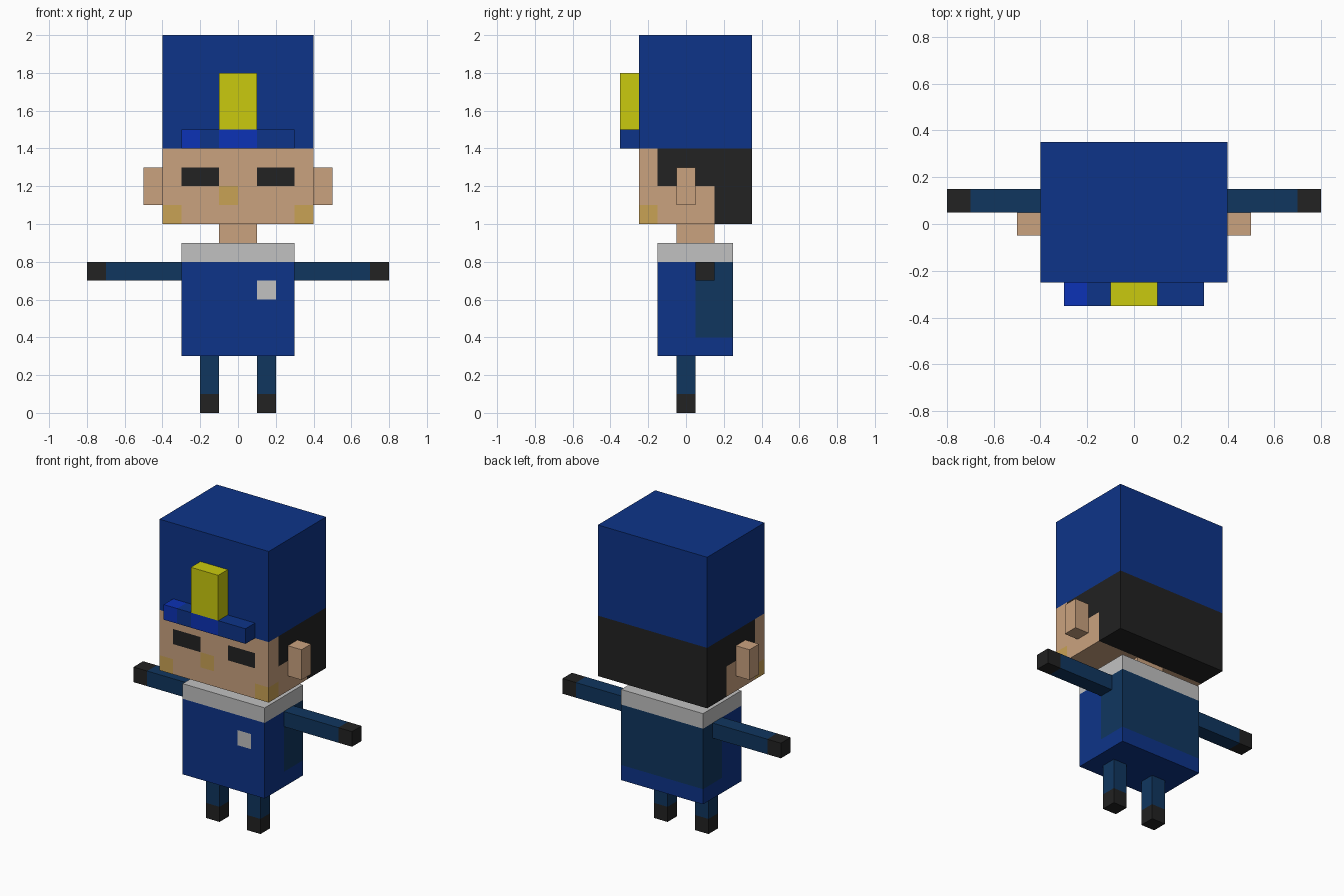
import bpy, bmesh
from mathutils import Vector

if "Cube" in bpy.data.objects:
    bpy.data.objects.remove(bpy.data.objects["Cube"])


def srgb(r, g, b):
    lin = [(c / 255 / 12.92 if c < 10 else ((c / 255 + 0.055) / 1.055) ** 2.4) for c in (r, g, b)]
    return (*lin, 1.0)


COLOURS = {
    "uniform_blue": (13, 52, 137),
    "bright_blue": (12, 50, 182),
    "navy": (16, 54, 95),
    "skin": (202, 162, 127),
    "blush": (201, 162, 85),
    "black": (34, 34, 34),
    "yellow": (202, 202, 14),
    "light_grey": (193, 193, 193),
}
NAMES = list(COLOURS)
for name in NAMES:
    bpy.data.materials.new(name).diffuse_color = srgb(*COLOURS[name])


def box(name, lo, hi, paint, cuts=((), (), ())):
    """Box from lo to hi, sliced at the cut positions per axis, coloured by paint(centre, normal)."""
    lo, hi = Vector(lo), Vector(hi)
    bm = bmesh.new()
    bmesh.ops.create_cube(bm, size=1)
    for v in bm.verts:
        v.co = Vector([(lo[i] + hi[i]) / 2 + v.co[i] * (hi[i] - lo[i]) for i in range(3)])
    for axis, positions in enumerate(cuts):
        normal = Vector((0, 0, 0))
        normal[axis] = 1
        for p in positions:
            bmesh.ops.bisect_plane(bm, geom=bm.verts[:] + bm.edges[:] + bm.faces[:],
                                   plane_co=normal * p, plane_no=normal)
    bm.normal_update()
    used = []
    for f in bm.faces:
        colour = paint(f.calc_center_median(), f.normal) if callable(paint) else paint
        if colour not in used:
            used.append(colour)
        f.material_index = used.index(colour)
    mesh = bpy.data.meshes.new(name)
    bm.to_mesh(mesh)
    bm.free()
    for colour in used:
        mesh.materials.append(bpy.data.materials[colour])
    obj = bpy.data.objects.new(name, mesh)
    bpy.context.collection.objects.link(obj)
    return obj


# Head: hat on top, hair at the back and sides, face in front
def head_paint(c, n):
    if c.z > 1.4:
        return "uniform_blue"
    if c.y > 0.15 or (abs(n.x) > 0.5 and c.y > -0.15 and c.z > 1.2):
        return "black"
    if n.y < -0.5:
        if 1.2 < c.z < 1.3 and 0.1 < abs(c.x) < 0.3:
            return "black"                      # eyes
        if 1.1 < c.z < 1.2 and -0.1 < c.x < 0:
            return "blush"                      # nose
    if c.z < 1.1 and abs(c.x) > 0.3 and c.y < -0.15:
        return "blush"                          # cheeks
    return "skin"


box("head", (-0.4, -0.25, 1), (0.4, 0.35, 2), head_paint,
    ((-0.3, -0.1, 0, 0.1, 0.3), (-0.15, 0.15), (1.1, 1.2, 1.3, 1.4)))


# Hat brim with brighter patches, and the plume above it
def brim_paint(c, n):
    return "bright_blue" if c.x < -0.2 or abs(c.x) < 0.1 else "uniform_blue"


box("hat_brim", (-0.3, -0.35, 1.4), (0.3, -0.25, 1.5), brim_paint, ((-0.2, -0.1, 0.1), (), ()))
box("hat_plume", (-0.1, -0.35, 1.5), (0.1, -0.25, 1.8), "yellow")
box("neck", (-0.1, -0.05, 0.9), (0.1, 0.15, 1), "skin")


# Torso: collar, front badge and a dark back panel wrapping the sides
def torso_paint(c, n):
    if c.z > 0.8:
        return "light_grey"
    if n.y < -0.5 and 0.1 < c.x < 0.2 and 0.6 < c.z < 0.7:
        return "light_grey"
    if c.z > 0.4 and c.y > 0.05:
        return "navy"
    return "uniform_blue"


box("torso", (-0.3, -0.15, 0.3), (0.3, 0.25, 0.9), torso_paint,
    ((0.1, 0.2), (0.05,), (0.4, 0.6, 0.7, 0.8)))

# Paired parts: ears, arms with hands, legs with shoes
for side, s in (("left", 1), ("right", -1)):
    def pair(name, x0, x1, y0, y1, z0, z1, paint, xcut=(), zcut=()):
        a, b = sorted((s * x0, s * x1))
        box(side + "_" + name, (a, y0, z0), (b, y1, z1), paint, ([s * x for x in xcut], (), zcut))

    pair("ear", 0.4, 0.5, -0.05, 0.05, 1.1, 1.3, "skin")
    pair("arm", 0.3, 0.8, 0.05, 0.15, 0.7, 0.8,
         lambda c, n: "black" if abs(c.x) > 0.7 else "navy", xcut=(0.7,))
    pair("leg", 0.1, 0.2, -0.05, 0.05, 0, 0.3,
         lambda c, n: "black" if c.z < 0.1 else "navy", zcut=(0.1,))

for m in bpy.data.materials:
    if m.users and not m.is_grease_pencil:
        m.use_nodes = True
        m.node_tree.nodes["Principled BSDF"].inputs["Base Color"].default_value = m.diffuse_color
